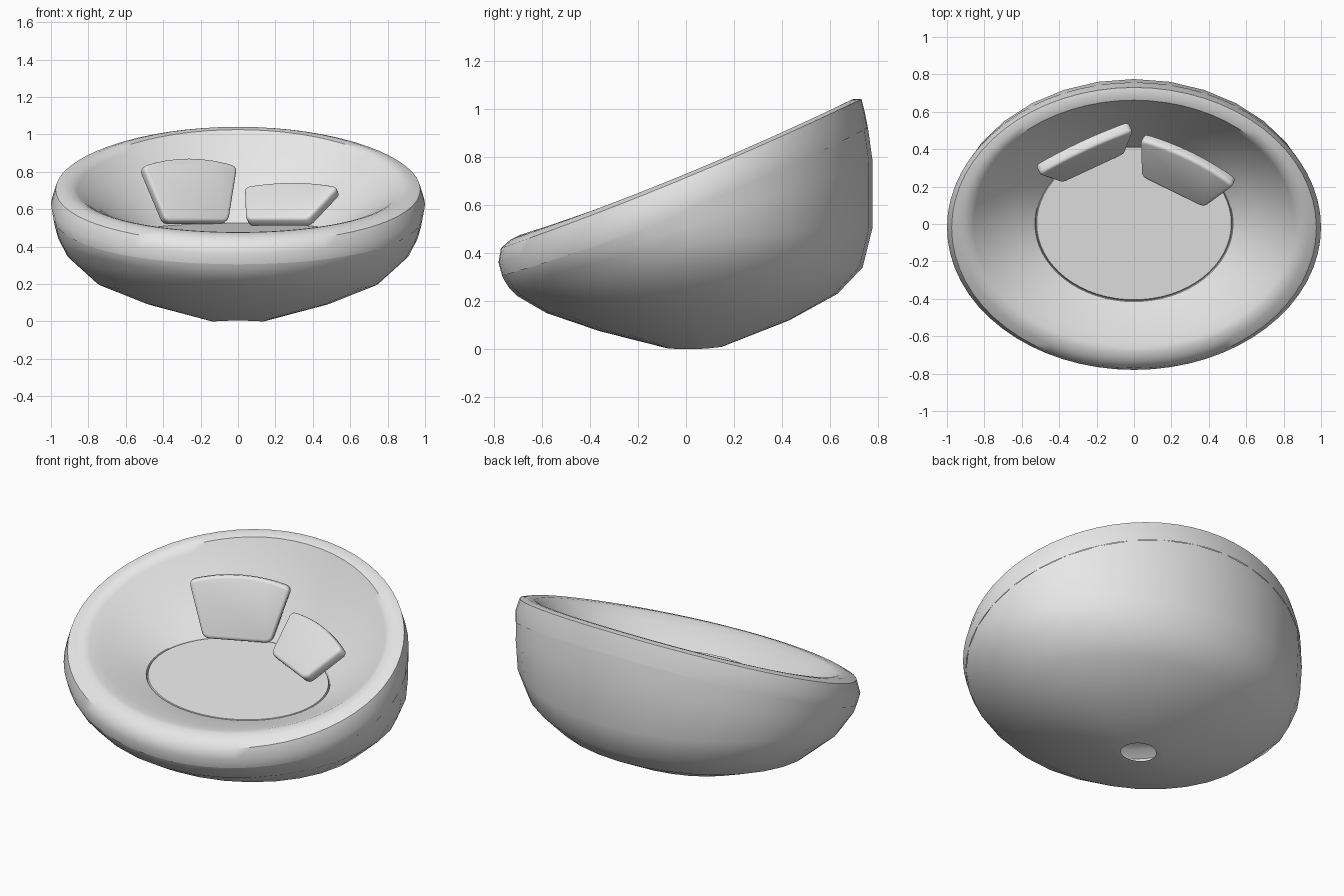
import bpy
import bmesh
import math
from mathutils import Vector, Matrix

if "Cube" in bpy.data.objects:
    bpy.data.objects.remove(bpy.data.objects["Cube"])

fabric = bpy.data.materials.new("light_grey_fabric")
fabric.use_nodes = True
grey = (0.8, 0.8, 0.8, 1)
fabric.diffuse_color = grey
fabric.node_tree.nodes["Principled BSDF"].inputs["Base Color"].default_value = grey


def finish(name, bm, angle=40):
    """Turn a bmesh into a smooth shaded object."""
    mesh = bpy.data.meshes.new(name)
    bm.to_mesh(mesh)
    bm.free()
    mesh.materials.append(fabric)
    obj = bpy.data.objects.new(name, mesh)
    bpy.context.collection.objects.link(obj)
    bpy.ops.object.select_all(action='DESELECT')
    obj.select_set(True)
    bpy.context.view_layer.objects.active = obj
    bpy.ops.object.shade_smooth_by_angle(angle=math.radians(angle))
    return obj


def add_ring(bm, sides, half_width, front, back, z_front, z_mid, z_back):
    """Ellipse whose height bends smoothly from front to back."""
    verts = []
    for i in range(sides):
        a = math.tau * i / sides
        t = math.sin(a)
        z = z_mid + t * (z_back - z_front) / 2 + t * t * ((z_back + z_front) / 2 - z_mid)
        y = (front + back) / 2 + t * (back - front) / 2
        verts.append(bm.verts.new((half_width * math.cos(a), y, z)))
    return verts


def loft(name, sides, rings, cap=False):
    bm = bmesh.new()
    loops = [add_ring(bm, sides, *r) for r in rings]
    for low, high in zip(loops, loops[1:]):
        for i in range(sides):
            j = (i + 1) % sides
            bm.faces.new((low[i], low[j], high[j], high[i]))
    if cap:
        bm.faces.new(loops[-1])
    return finish(name, bm)


# Each ring: half width, front y, back y, front z, middle z, back z
seam = (0.99, -0.765, 0.757, 0.305, 0.57, 0.92)

# Outer shell, open at the foot
loft("outer_shell", 32, [
    (0.10, -0.05, 0.125, 0.004, 0.004, 0.01),
    (0.14, -0.08, 0.15, 0.004, 0.0, 0.01),
    (0.49, -0.36, 0.43, 0.075, 0.095, 0.12),
    (0.75, -0.58, 0.63, 0.15, 0.20, 0.23),
    (0.91, -0.70, 0.735, 0.22, 0.345, 0.34),
    (0.96, -0.735, 0.775, 0.255, 0.44, 0.50),
    (0.98, -0.755, 0.775, 0.285, 0.51, 0.79),
    seam])

# Padded rim and inner wall
floor_edge = (0.53, -0.415, 0.42, 0.435, 0.48, 0.525)
loft("padded_rim_and_wall", 64, [
    seam,
    (1.0, -0.78, 0.745, 0.36, 0.625, 0.98),
    (0.975, -0.77, 0.73, 0.42, 0.705, 1.04),
    (0.93, -0.73, 0.695, 0.455, 0.722, 1.04),
    (0.885, -0.69, 0.662, 0.475, 0.72, 1.025),
    (0.86, -0.66, 0.645, 0.477, 0.705, 0.98),
    (0.79, -0.60, 0.60, 0.47, 0.65, 0.87),
    (0.66, -0.50, 0.51, 0.455, 0.56, 0.68),
    floor_edge])

# Seat pad with a narrow groove around it
loft("seat_pad", 64, [
    floor_edge,
    (0.525, -0.41, 0.415, 0.42, 0.465, 0.51),
    (0.52, -0.405, 0.41, 0.435, 0.48, 0.525)], cap=True)


def bevel_sharp(bm, min_angle, offset, depth_only):
    """Round the sharp edges; optionally only those running front to back."""
    edges = []
    for e in bm.edges:
        a, b = (v.co for v in e.verts)
        runs_deep = abs(a.y - b.y) > 0.01
        if e.calc_face_angle(0) > math.radians(min_angle) and runs_deep == depth_only:
            edges.append(e)
    bmesh.ops.bevel(bm, geom=edges, offset=offset, segments=3, profile=0.5, affect='EDGES')


def cushion(name, base, turn, lean, height, arc, thickness=0.065):
    """Wedge shaped cushion with a bowed top, leaning back from its base."""
    low, high = 0.185, 0.28
    outline = [(-low, 0), (low, 0)]
    for i in range(9):
        s = 1 - i / 4
        outline.append((high * s, height + arc * (1 - s * s)))
    bm = bmesh.new()
    face = bm.faces.new([bm.verts.new((x, 0, z)) for x, z in outline])
    grown = bmesh.ops.extrude_face_region(bm, geom=[face])
    back = [v for v in grown["geom"] if isinstance(v, bmesh.types.BMVert)]
    bmesh.ops.translate(bm, verts=back, vec=(0, thickness, 0))
    bmesh.ops.recalc_face_normals(bm, faces=bm.faces)
    bevel_sharp(bm, 30, 0.03, True)
    bevel_sharp(bm, 60, 0.018, False)
    place = (Matrix.Translation(Vector(base))
             @ Matrix.Rotation(math.radians(turn), 4, 'Z')
             @ Matrix.Rotation(math.radians(-lean), 4, 'X'))
    bmesh.ops.transform(bm, matrix=place, verts=bm.verts)
    return finish(name, bm)


# Two loose back cushions
cushion("right_cushion", (-0.215, 0.295, 0.535), 25, 17, 0.31, 0.045)
cushion("left_cushion", (0.205, 0.165, 0.55), -26, 46, 0.25, 0.035)
